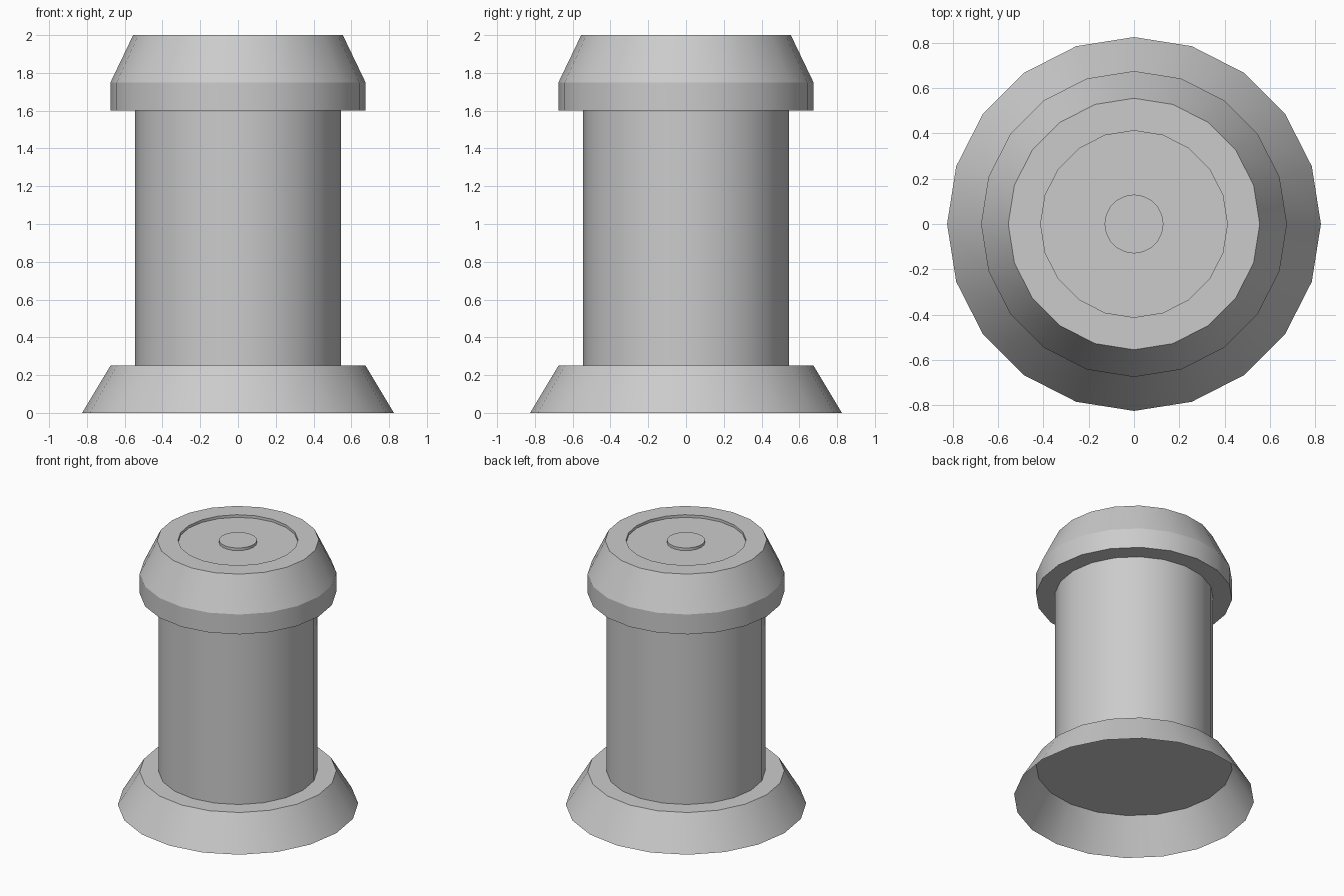
import bpy, bmesh
from math import sin, cos, tau, radians

if "Cube" in bpy.data.objects:
    bpy.data.objects.remove(bpy.data.objects["Cube"])

SIDES = 20


def lathe(name, profile, cap_start=False, cap_end=False):
    """Revolve (radius, z) points about z; optionally close the end rings."""
    bm = bmesh.new()
    rings = [[bm.verts.new((r * cos(tau * i / SIDES), r * sin(tau * i / SIDES), z))
              for i in range(SIDES)] for r, z in profile]
    for a, b in zip(rings, rings[1:]):
        for i in range(SIDES):
            j = (i + 1) % SIDES
            bm.faces.new((a[i], a[j], b[j], b[i]))
    if cap_start:
        bm.faces.new(rings[0][::-1])
    if cap_end:
        bm.faces.new(rings[-1])
    mesh = bpy.data.meshes.new(name)
    bm.to_mesh(mesh)
    bm.free()
    obj = bpy.data.objects.new(name, mesh)
    bpy.context.collection.objects.link(obj)
    bpy.ops.object.select_all(action='DESELECT')
    obj.select_set(True)
    bpy.context.view_layer.objects.active = obj
    bpy.ops.object.shade_smooth_by_angle(angle=radians(22))
    return obj


# flared base: thin skirt, hollow underneath, with a ledge around the column
lathe("base_skirt", [(0.825, 0), (0.675, 0.25), (0.545, 0.25)])

# column, closed at the bottom
lathe("column", [(0.545, 0.25), (0.545, 1.6)], cap_start=True)

# overhanging cap with a shallow round recess in the top
lathe("cap", [(0.545, 1.6), (0.675, 1.6), (0.675, 1.75), (0.555, 2.0),
              (0.412, 2.0), (0.412, 1.98), (0.13, 1.98)])

# small raised button in the recess
lathe("button", [(0.13, 1.98), (0.13, 2.0)], cap_end=True)
